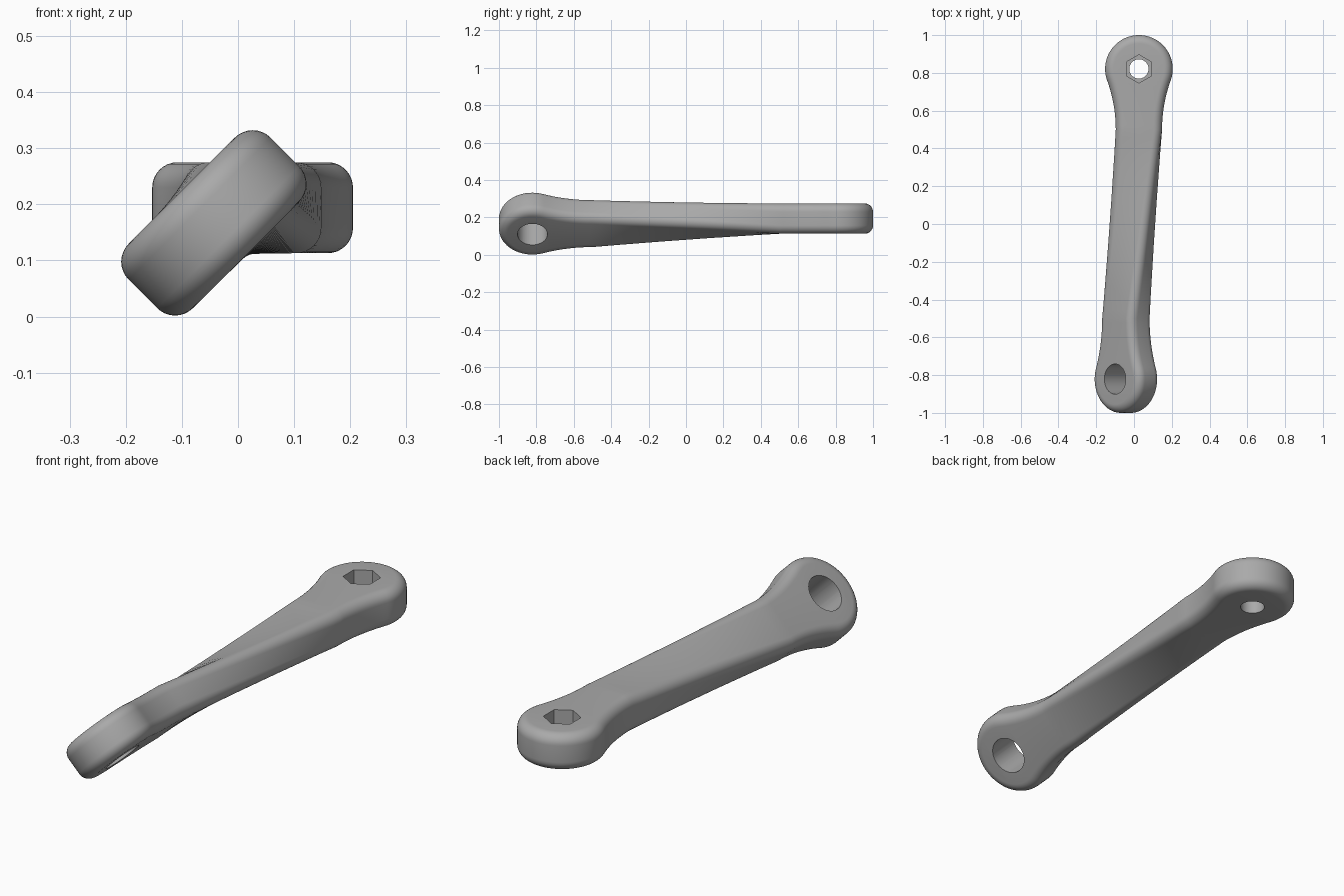
import bpy, math
from mathutils import Vector, Matrix

cube = bpy.data.objects.get("Cube")
if cube:
    bpy.data.objects.remove(cube, do_unlink=True)

HEAD_Y, HEAD_R = 0.821, 0.179      # round end centre and radius
SHAFT_Y, SHAFT_W = 0.5, 0.1225     # straight shaft limit and half width
HALF_T, FILLET = 0.081, 0.045      # half thickness and edge rounding
BACK_C = Vector((0.026, 0, 0.194))
FRONT_C = Vector((-0.043, 0, 0.167))
TWIST = Matrix.Rotation(math.radians(-45), 3, 'Y')

steel = bpy.data.materials.new("grey_metal")
steel.use_nodes = True
steel.diffuse_color = (0.4, 0.4, 0.4, 1)
steel.node_tree.nodes["Principled BSDF"].inputs["Base Color"].default_value = (0.4, 0.4, 0.4, 1)


def place(u, y, w):
    """Ruled twist from the level back end to the tilted front end."""
    t = min(max((SHAFT_Y - y) / (2 * SHAFT_Y), 0), 1)
    flat = Vector((u, 0, w))
    p = (BACK_C + flat).lerp(FRONT_C + TWIST @ flat, t)
    p.y = y
    return p


def half_outline():
    """Points and normals down the +x side, from back tip to front tip."""
    d = HEAD_Y - SHAFT_Y
    neck = (SHAFT_W**2 + d**2 - HEAD_R**2) / (2 * (HEAD_R - SHAFT_W))
    end = math.atan2(d, SHAFT_W + neck)
    pts = []
    for i in range(25):                                  # round end
        a = math.pi / 2 - (math.pi / 2 + end) * i / 24
        n = (math.cos(a), math.sin(a))
        pts.append((HEAD_R * n[0], HEAD_Y + HEAD_R * n[1], n))
    pts[0] = (0, HEAD_Y + HEAD_R, (0, 1))
    for i in range(1, 13):                               # hollow neck
        a = end * (1 - i / 12)
        n = (math.cos(a), -math.sin(a))
        pts.append((SHAFT_W + neck * (1 - n[0]), SHAFT_Y - neck * n[1], n))
    shaft = [(SHAFT_W, SHAFT_Y * (1 - i / 12), (1, 0)) for i in range(1, 24)]
    front = [(u, -y, (n[0], -n[1])) for u, y, n in reversed(pts)]
    return pts + shaft + front


# Lever body: rounded wall rings closed by strips across both faces
half = half_outline()
outline = half + [(-u, y, (-n[0], n[1])) for u, y, n in reversed(half[1:-1])]
count, last = len(outline), len(half) - 1
quarter = [i * math.pi / 16 for i in range(9)]
rim = [(FILLET * (1 - math.cos(a)), HALF_T - FILLET * (1 - math.sin(a))) for a in quarter]
levels = [(d, -w) for d, w in reversed(rim)] + rim

verts = [place(u - n[0] * d, y - n[1] * d, w) for d, w in levels for u, y, n in outline]
faces = []
for k in range(len(levels) - 1):
    for i in range(count):
        j = (i + 1) % count
        a, b = k * count, (k + 1) * count
        faces.append((a + j, a + i, b + i, b + j))
top = (len(levels) - 1) * count
for base, flip in ((0, False), (top, True)):
    for i in range(last):
        strip = [base + i, base + i + 1, base + (count - i - 1) % count, base + (count - i) % count]
        strip = list(dict.fromkeys(strip))
        faces.append(strip[::-1] if flip else strip)

mesh = bpy.data.meshes.new("lever_arm")
mesh.from_pydata(verts, [], faces)
mesh.update()
lever = bpy.data.objects.new("lever_arm", mesh)
bpy.context.collection.objects.link(lever)
mesh.materials.append(steel)


def cut(name, sides, radius, centre, depth, tilt=0, spin=0):
    """Cut a prism-shaped hole into the lever."""
    bpy.ops.mesh.primitive_cylinder_add(vertices=sides, radius=radius, depth=depth)
    tool = bpy.context.object
    tool.name = name
    tool.hide_render = True
    tool.data.transform(Matrix.Translation(centre) @ Matrix.Rotation(tilt, 4, 'Y')
                        @ Matrix.Rotation(spin, 4, 'Z'))
    tool.data.materials.append(steel)
    bpy.context.view_layer.objects.active = lever
    mod = lever.modifiers.new(name, 'BOOLEAN')
    mod.operation, mod.solver, mod.object = 'DIFFERENCE', 'EXACT', tool
    bpy.ops.object.modifier_apply(modifier=name)
    bpy.data.objects.remove(tool, do_unlink=True)


back = BACK_C + Vector((0, HEAD_Y, 0))
front = FRONT_C + Vector((0, -HEAD_Y, 0))
cut("bolt_hole", 48, 0.051, back, 0.5)
cut("hex_socket", 6, 0.075, back + Vector((0, 0, HALF_T)), 0.2)
cut("pivot_hole", 48, 0.08, front, 0.5, tilt=math.radians(-45))

# Smooth shading with crisp hole edges
bpy.ops.object.select_all(action='DESELECT')
lever.select_set(True)
bpy.context.view_layer.objects.active = lever
bpy.ops.object.shade_smooth_by_angle(angle=math.radians(30))
